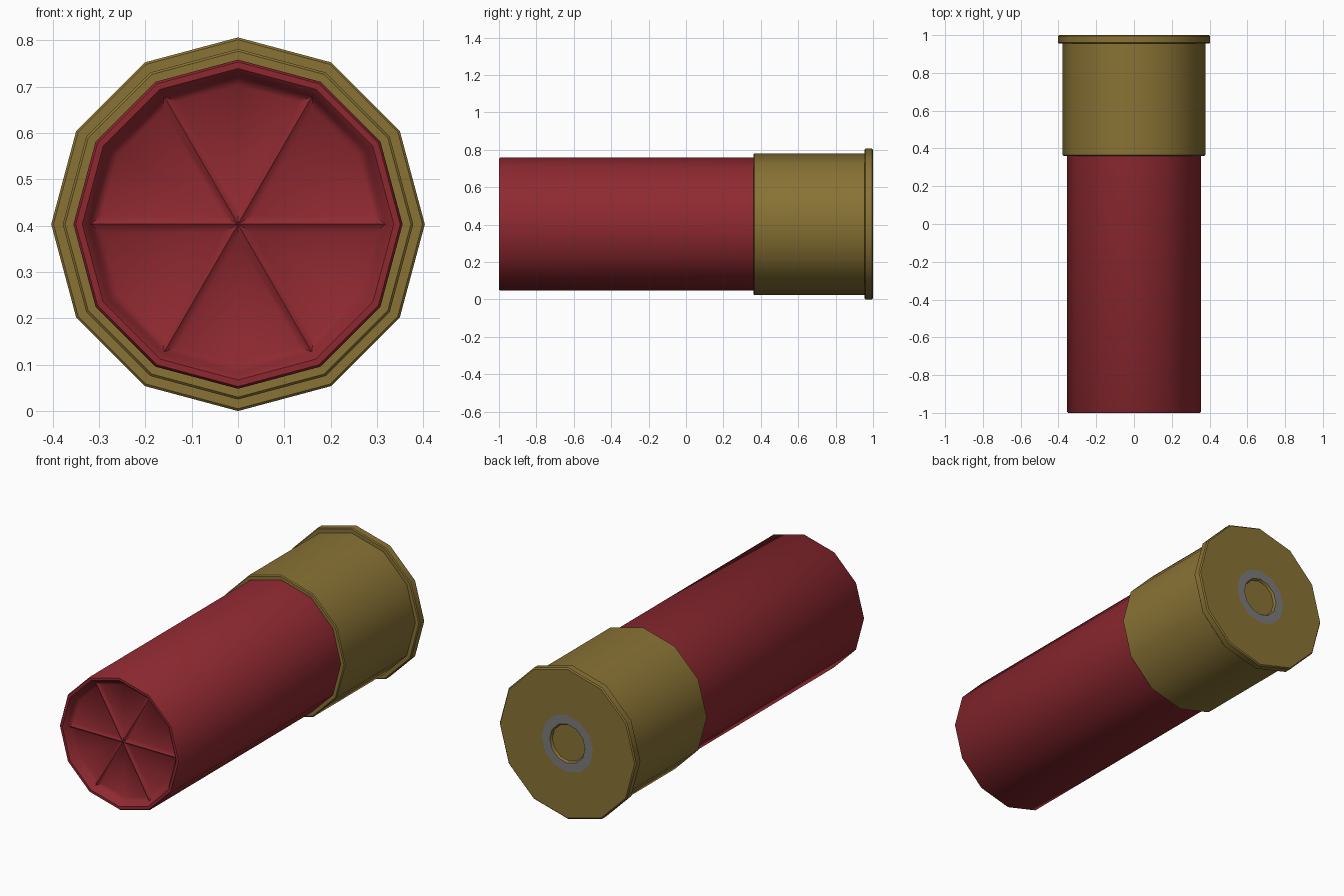
import bpy, bmesh, math

if "Cube" in bpy.data.objects:
    bpy.data.objects.remove(bpy.data.objects["Cube"])

SIDES = 12
CZ = 0.403


def material(name, color):
    m = bpy.data.materials.new(name)
    m.diffuse_color = (*color, 1)
    m.use_nodes = True
    m.node_tree.nodes["Principled BSDF"].inputs["Base Color"].default_value = m.diffuse_color
    return m


def lathe(bm, profile, closed=False):
    """Spin (radius, y) points around the y axis; returns the rings."""
    rings = []
    for r, y in profile:
        if r == 0:
            rings.append([bm.verts.new((0, y, CZ))] * SIDES)
        else:
            angles = [2 * math.pi * i / SIDES for i in range(SIDES)]
            rings.append([bm.verts.new((r * math.cos(a), y, CZ + r * math.sin(a))) for a in angles])
    pairs = list(zip(rings, rings[1:]))
    if closed:
        pairs.append((rings[-1], rings[0]))
    for a, b in pairs:
        for i in range(SIDES):
            j = (i + 1) % SIDES
            bm.faces.new(list(dict.fromkeys((a[i], a[j], b[j], b[i]))))
    return rings


def finish(bm, name, mat):
    bmesh.ops.recalc_face_normals(bm, faces=bm.faces)
    me = bpy.data.meshes.new(name)
    bm.to_mesh(me)
    bm.free()
    ob = bpy.data.objects.new(name, me)
    bpy.context.collection.objects.link(ob)
    if mat:
        me.materials.append(mat)
    bpy.ops.object.select_all(action='DESELECT')
    ob.select_set(True)
    bpy.context.view_layer.objects.active = ob
    bpy.ops.object.shade_smooth_by_angle(angle=math.radians(40))
    return ob


red = material("red_plastic", (0.27, 0.022, 0.03))
brass = material("brass", (0.25, 0.17, 0.035))
steel = material("steel", (0.2, 0.2, 0.2))

# Plastic hull with rolled lip
bm = bmesh.new()
rings = lathe(bm, [(0, 0.9), (0.355, 0.9), (0.355, -0.993), (0.35, -1.0),
                   (0.336, -1.0), (0.324, -0.988), (0.318, -0.972)])
# Six-fold crimp: wedges inset to leave raised spokes
edge = rings[-1]
centre = bm.verts.new((0, -0.972, CZ))
wedges = [bm.faces.new((centre, edge[i], edge[i + 1], edge[(i + 2) % SIDES]))
          for i in range(0, SIDES, 2)]
bmesh.ops.recalc_face_normals(bm, faces=bm.faces)
bmesh.ops.inset_individual(bm, faces=wedges, thickness=0.018, depth=-0.014,
                           use_even_offset=True)
finish(bm, "hull", red)

# Brass head with rim, open in the middle for the primer
bm = bmesh.new()
lathe(bm, [(0.35, 0.36), (0.373, 0.36), (0.378, 0.365), (0.378, 0.955), (0.398, 0.955),
           (0.403, 0.96), (0.403, 0.994), (0.397, 1.0), (0.152, 1.0),
           (0.152, 0.95), (0.35, 0.95)], closed=True)
finish(bm, "brass_head", brass)

# Primer ring and primer cap
bm = bmesh.new()
lathe(bm, [(0.152, 1.0), (0.104, 1.0), (0.104, 0.95), (0.152, 0.95)], closed=True)
finish(bm, "primer_ring", steel)

bm = bmesh.new()
lathe(bm, [(0, 0.95), (0.104, 0.95), (0.104, 1.0), (0.097, 0.988), (0, 0.988)])
finish(bm, "primer_cap", brass)
